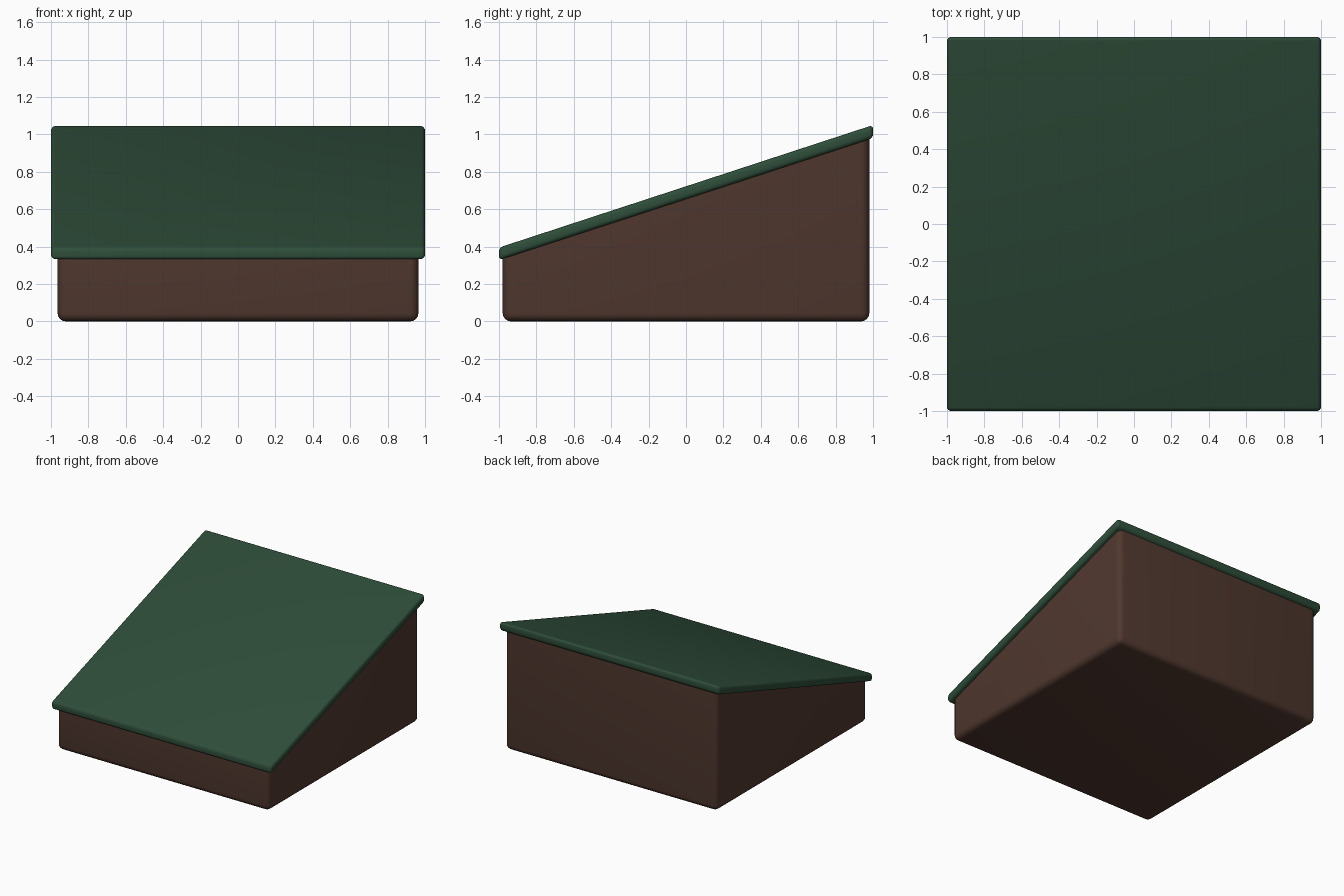
import bpy, bmesh

cube = bpy.data.objects.get("Cube")
if cube:
    bpy.data.objects.remove(cube, do_unlink=True)


def material(name, rgb):
    mat = bpy.data.materials.new(name)
    mat.use_nodes = True
    mat.diffuse_color = (*rgb, 1)
    mat.node_tree.nodes["Principled BSDF"].inputs["Base Color"].default_value = (*rgb, 1)
    return mat


def wedge(name, half_x, profile, radius, mat, keep_top_sharp=False):
    """Extrude a (y, z) side profile across x and round its edges."""
    bm = bmesh.new()
    side = bm.faces.new([bm.verts.new((-half_x, y, z)) for y, z in profile])
    out = bmesh.ops.extrude_face_region(bm, geom=[side])
    verts = [v for v in out["geom"] if isinstance(v, bmesh.types.BMVert)]
    bmesh.ops.translate(bm, verts=verts, vec=(2 * half_x, 0, 0))
    bmesh.ops.recalc_face_normals(bm, faces=bm.faces)
    bm.normal_update()
    # The sloping top of the base is hidden under the lid, so it stays sharp
    edges = [e for e in bm.edges
             if not (keep_top_sharp and any(f.normal.z > 0.5 for f in e.link_faces))]
    bmesh.ops.bevel(bm, geom=edges, offset=radius, segments=4,
                    profile=0.5, affect='EDGES', clamp_overlap=True)
    mesh = bpy.data.meshes.new(name)
    bm.to_mesh(mesh)
    bm.free()
    mesh.materials.append(mat)
    obj = bpy.data.objects.new(name, mesh)
    bpy.context.collection.objects.link(obj)
    bpy.ops.object.select_all(action='DESELECT')
    obj.select_set(True)
    bpy.context.view_layer.objects.active = obj
    bpy.ops.object.shade_smooth_by_angle(angle=0.7)
    return obj


brown = material("dark_brown", (0.080, 0.039, 0.028))
green = material("dark_green", (0.028, 0.075, 0.042))

# Solid body with a sloping top
wedge("base", 0.965, [(-0.98, 0), (0.98, 0), (0.98, 1.01), (-0.98, 0.37)],
      0.045, brown, keep_top_sharp=True)

# Overhanging sloped lid with upright ends
wedge("sloped_lid", 1.0, [(-1, 0.328), (1, 0.98), (1, 1.05), (-1, 0.395)], 0.022, green)
